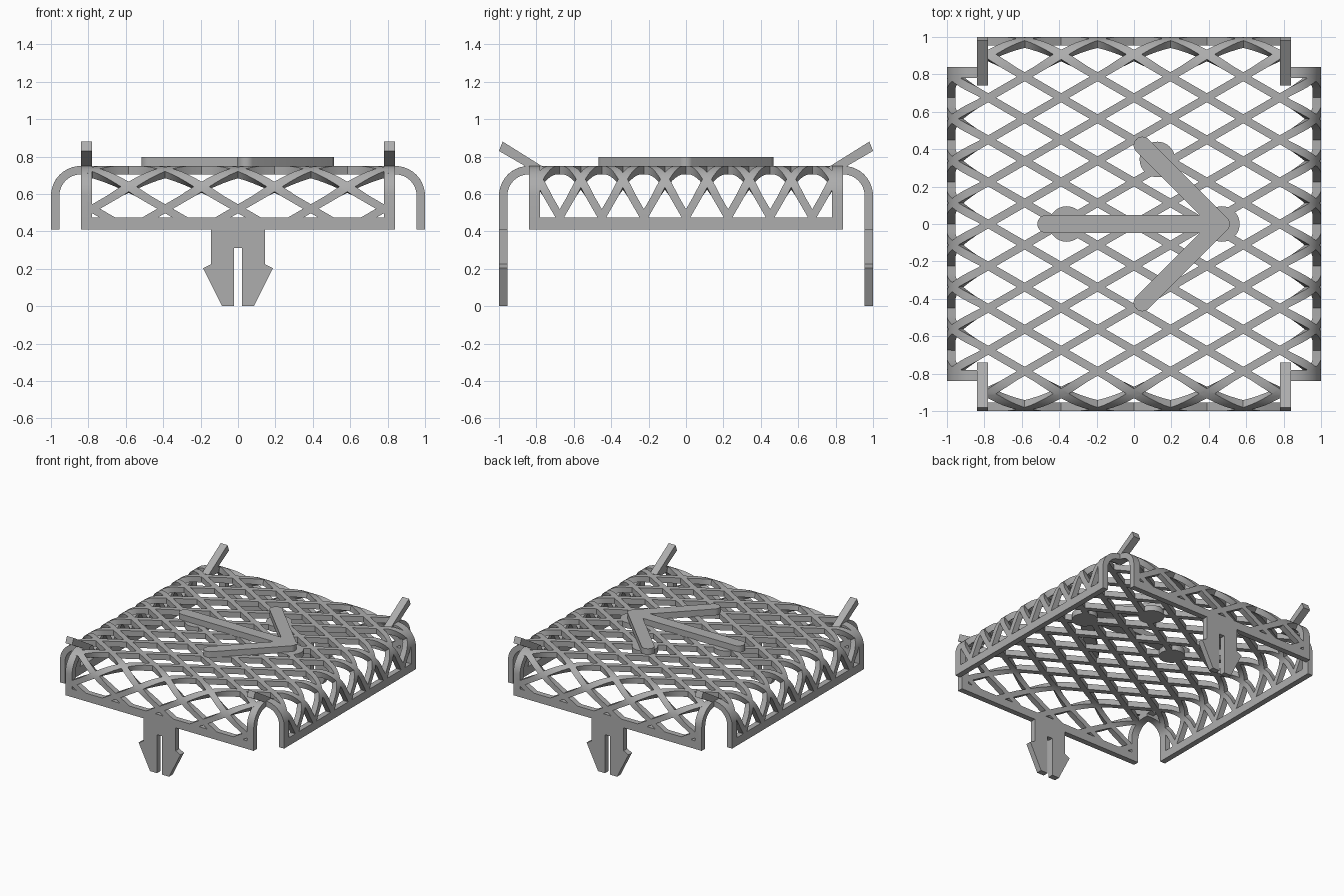
import bpy, bmesh, math
from mathutils import Matrix, Vector

cube = bpy.data.objects.get("Cube")
if cube:
    bpy.data.objects.remove(cube, do_unlink=True)

GREY = bpy.data.materials.new("light_grey_plastic")
GREY.use_nodes = True
COLOUR = (0.42, 0.42, 0.42, 1)
GREY.diffuse_color = COLOUR
GREY.node_tree.nodes["Principled BSDF"].inputs["Base Color"].default_value = COLOUR

TOP, THICK = 0.75, 0.045        # top height and shell thickness
FOLD, RADIUS = 0.84, 0.16       # where the sides start to curve down
MID = RADIUS - THICK / 2
LIMIT = FOLD + MID * math.pi / 2 + (TOP - RADIUS - 0.41)   # flat length to lower rim
SEAM = 0.81


def finish(bm, name, smooth=False):
    mesh = bpy.data.meshes.new(name)
    bm.to_mesh(mesh)
    bm.free()
    mesh.materials.append(GREY)
    ob = bpy.data.objects.new(name, mesh)
    bpy.context.collection.objects.link(ob)
    if smooth:
        bpy.ops.object.select_all(action='DESELECT')
        ob.select_set(True)
        bpy.context.view_layer.objects.active = ob
        bpy.ops.object.shade_smooth_by_angle(angle=math.radians(30))
    return ob


def box(bm, x0, x1, y0, y1, z0, z1):
    m = Matrix.Translation(((x0 + x1) / 2, (y0 + y1) / 2, (z0 + z1) / 2))
    bmesh.ops.create_cube(bm, size=1, matrix=m @ Matrix.Diagonal((x1 - x0, y1 - y0, z1 - z0, 1)))


def cut(bm, co, no, clear=False):
    geom = bm.verts[:] + bm.edges[:] + bm.faces[:]
    bmesh.ops.bisect_plane(bm, geom=geom, plane_co=co, plane_no=no, clear_outer=clear)


def lattice(bm, angle, x0, x1, y0, y1):
    """Flat crossing bars trimmed to a rectangle, top face at zero."""
    spacing = 0.225 * math.cos(math.radians(30))
    for sign in (1, -1):
        turn = Matrix.Rotation(sign * angle, 4, 'Z')
        for k in range(-10, 11):
            m = turn @ Matrix.Translation((0, k * spacing, -THICK / 2))
            bmesh.ops.create_cube(bm, size=1, matrix=m @ Matrix.Diagonal((5, 0.042, THICK, 1)))
    for co, no in (((x0, 0, 0), (-1, 0, 0)), ((x1, 0, 0), (1, 0, 0)),
                   ((0, y0, 0), (0, -1, 0)), ((0, y1, 0), (0, 1, 0))):
        cut(bm, co, no, True)


def bend(bm):
    """Fold a flat panel down over the rounded edge."""
    steps = 10
    for i in range(steps + 1):
        cut(bm, (FOLD + MID * math.pi / 2 * i / steps, 0, 0), (1, 0, 0))
    for v in bm.verts:
        u, y, h = v.co
        over = max(0, u - FOLD)
        a = min(over / MID, math.pi / 2)
        r = RADIUS + h
        v.co = (min(u, FOLD) + r * math.sin(a), y,
                TOP - RADIUS + r * math.cos(a) - (over - a * MID))


def prism(bm, points, direction):
    """Extrude a closed outline."""
    face = bm.faces.new([bm.verts.new(p) for p in points])
    new = bmesh.ops.extrude_face_region(bm, geom=[face])["geom"]
    bmesh.ops.translate(bm, verts=[g for g in new if isinstance(g, bmesh.types.BMVert)],
                        vec=Vector(direction))
    bmesh.ops.recalc_face_normals(bm, faces=bm.faces[:])


# Flat top grille
bm = bmesh.new()
lattice(bm, math.radians(30), -SEAM, SEAM, -SEAM, SEAM)
bmesh.ops.translate(bm, verts=bm.verts[:], vec=(0, 0, TOP))
finish(bm, "top_grille")

# Four folded sides, each with a grille and a frame
for i, side in enumerate(("left", "back", "right", "front")):
    spin = Matrix.Rotation(i * math.pi / 2, 4, 'Z')
    bm = bmesh.new()
    lattice(bm, math.radians(60 if i % 2 else 30), SEAM, LIMIT - 0.03, -SEAM, SEAM)
    bend(bm)
    bm.transform(spin)
    finish(bm, side + "_grille", True)

    bm = bmesh.new()
    box(bm, LIMIT - 0.065, LIMIT, -FOLD, FOLD, -THICK, 0)
    for s in (-1, 1):
        y0, y1 = sorted((s * 0.78, s * FOLD))
        box(bm, 0.78, LIMIT, y0, y1, -THICK, 0)
    bend(bm)
    bm.transform(spin)
    finish(bm, side + "_frame", True)

# Split snap clips under the front and back sides
half = [(0, 0.42), (0.144, 0.42), (0.144, 0.225), (0.187, 0.203),
        (0.085, 0), (0.022, 0), (0.022, 0.31), (0, 0.31)]
for name, y in (("front_clip", -1), ("back_clip", 1 - THICK)):
    bm = bmesh.new()
    for s in (1, -1):
        prism(bm, [(s * x, y, z) for x, z in half], (0, THICK, 0))
    finish(bm, name)

# Slanted corner tabs
tab = [(0.74, 0.73), (0.98, 0.88), (1, 0.83), (0.81, 0.72)]
for sx, xname in ((1, "left"), (-1, "right")):
    for sy, yname in ((-1, "front"), (1, "back")):
        bm = bmesh.new()
        prism(bm, [(sx * 0.78, sy * y, z) for y, z in tab], (sx * 0.06, 0, 0))
        finish(bm, yname + "_" + xname + "_tab")


# Raised arrow made of round-ended bars
def capsule(name, start, end, r=0.047):
    a, b = Vector(start), Vector(end)
    heading = math.atan2(b.y - a.y, b.x - a.x)
    pts = []
    for centre, base in ((b, heading - math.pi / 2), (a, heading + math.pi / 2)):
        for i in range(13):
            t = base + math.pi * i / 12
            pts.append((centre.x + r * math.cos(t), centre.y + r * math.sin(t), TOP - 0.005))
    bm = bmesh.new()
    prism(bm, pts, (0, 0, 0.052))
    finish(bm, name, True)


TIP = (0.465, 0)
capsule("arrow_shaft", (-0.47, 0), TIP)
capsule("arrow_back_barb", (0.045, 0.42), TIP)
capsule("arrow_front_barb", (0.045, -0.42), TIP)

# Round pads that carry the arrow
for i, (x, y) in enumerate(((-0.36, 0), (0.47, 0), (0.125, 0.345))):
    bm = bmesh.new()
    bmesh.ops.create_cone(bm, cap_ends=True, segments=40, radius1=0.095, radius2=0.095, depth=THICK,
                          matrix=Matrix.Translation((x, y, TOP - THICK / 2)))
    finish(bm, "arrow_pad_%d" % (i + 1), True)
